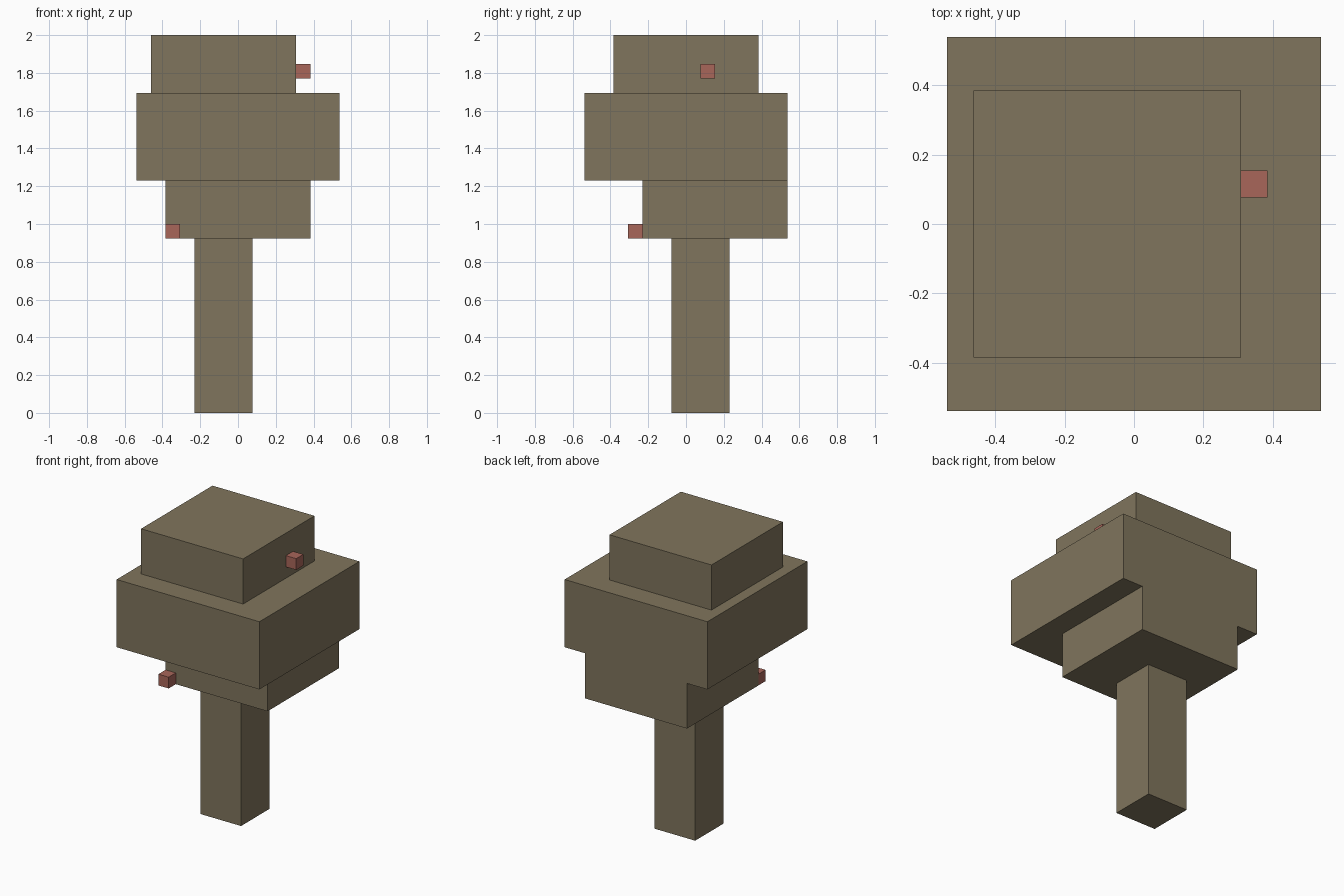
import bpy
from mathutils import Vector

cube = bpy.data.objects.get("Cube")
if cube:
    bpy.data.objects.remove(cube, do_unlink=True)

UNIT = 1 / 13  # size of one grid block


def material(name, colour):
    mat = bpy.data.materials.new(name)
    mat.use_nodes = True
    mat.diffuse_color = (*colour, 1)
    mat.node_tree.nodes["Principled BSDF"].inputs["Base Color"].default_value = (*colour, 1)
    return mat


def block(name, low, high, mat):
    """Box between two corners given in grid blocks."""
    low, high = Vector(low) * UNIT, Vector(high) * UNIT
    bpy.ops.mesh.primitive_cube_add(size=1, location=(low + high) / 2)
    obj = bpy.context.object
    obj.name = name
    obj.scale = high - low
    bpy.ops.object.transform_apply(location=False, rotation=False, scale=True)
    obj.data.materials.append(mat)


bark = material("olive brown", (0.216, 0.178, 0.109))
red = material("dull red", (0.392, 0.133, 0.102))

# Trunk
block("trunk", (-3, -1, 0), (1, 3, 12), bark)

# Stacked crown
block("lower_crown", (-5, -3, 12), (5, 7, 16), bark)
block("middle_crown", (-7, -7, 16), (7, 7, 22), bark)
block("upper_crown", (-6, -5, 22), (4, 5, 26), bark)

# Fruit
block("upper_fruit", (4, 1, 23), (5, 2, 24), red)
block("lower_fruit", (-5, -4, 12), (-4, -3, 13), red)
